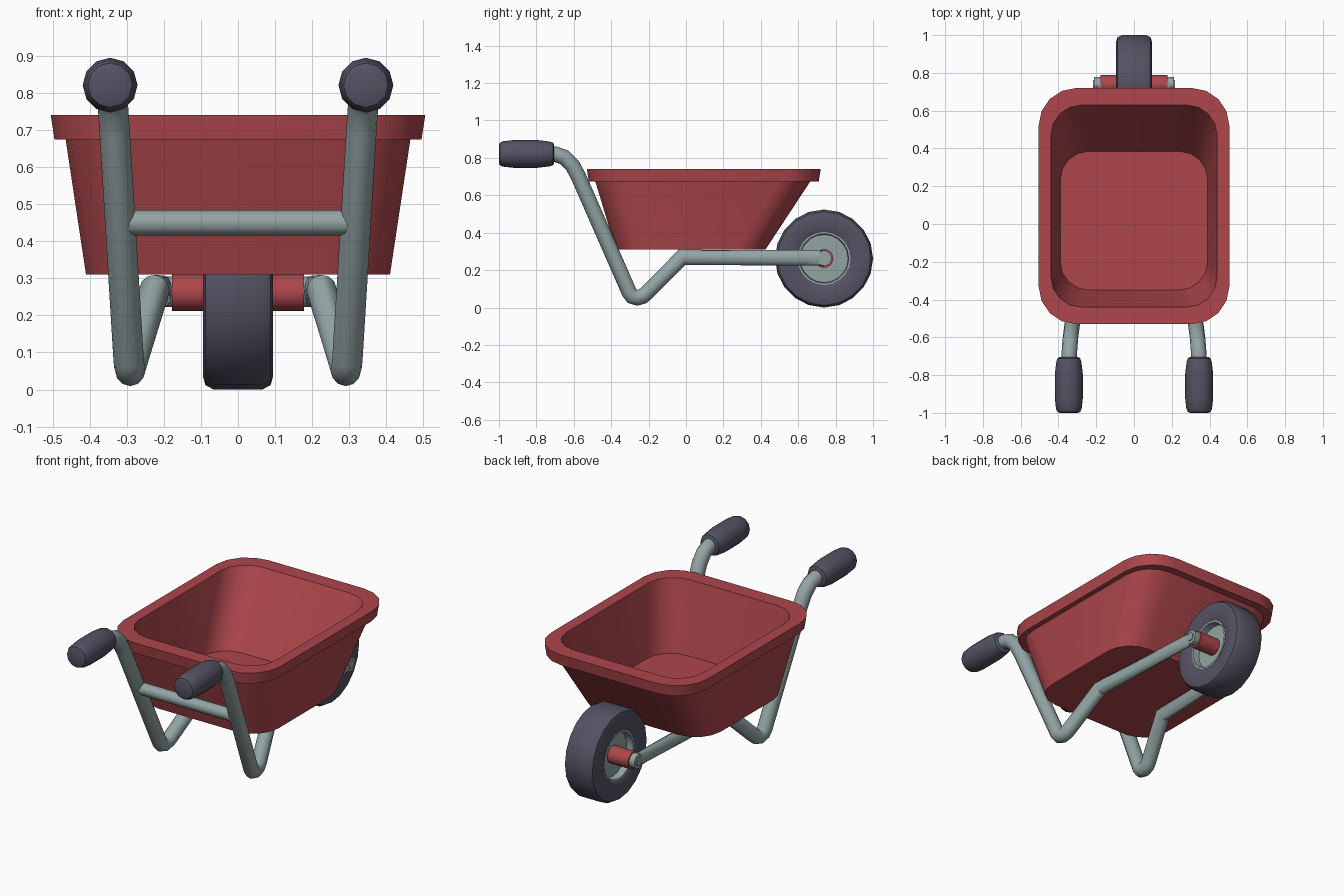
import bpy, bmesh, math
from mathutils import Vector

if "Cube" in bpy.data.objects:
    bpy.data.objects.remove(bpy.data.objects["Cube"])


def material(name, rgb):
    m = bpy.data.materials.new(name)
    m.diffuse_color = (*rgb, 1)
    m.use_nodes = True
    m.node_tree.nodes["Principled BSDF"].inputs["Base Color"].default_value = m.diffuse_color
    return m


RED = material("barrow red", (0.42, 0.062, 0.072))
STEEL = material("grey steel", (0.29, 0.37, 0.37))
RUBBER = material("dark rubber", (0.09, 0.085, 0.125))


def build(name, rings, mat, closed=False, angle=35):
    """Skin a list of equal-length vertex rings into a mesh."""
    bm = bmesh.new()
    vr = [[bm.verts.new(p) for p in r] for r in rings]
    n = len(vr[0])
    pairs = list(zip(vr, vr[1:]))
    if closed:
        pairs.append((vr[-1], vr[0]))
    for a, b in pairs:
        for i in range(n):
            j = (i + 1) % n
            bm.faces.new((a[i], a[j], b[j], b[i]))
    if not closed:
        bm.faces.new(vr[0])
        bm.faces.new(vr[-1])
    bmesh.ops.recalc_face_normals(bm, faces=bm.faces)
    me = bpy.data.meshes.new(name)
    bm.to_mesh(me)
    bm.free()
    me.materials.append(mat)
    ob = bpy.data.objects.new(name, me)
    bpy.context.collection.objects.link(ob)
    bpy.ops.object.select_all(action='DESELECT')
    ob.select_set(True)
    bpy.context.view_layer.objects.active = ob
    bpy.ops.object.shade_smooth_by_angle(angle=math.radians(angle))
    return ob


def lathe(name, profile, centre, axis, mat, sides, closed=False):
    """Revolve (radius, offset) pairs about the x or y axis through centre."""
    rings = []
    for r, d in profile:
        ring = []
        for i in range(sides):
            a = 2 * math.pi * i / sides
            c, s = r * math.cos(a), r * math.sin(a)
            ring.append(Vector(centre) + Vector((d, c, s) if axis == 'x' else (c, d, s)))
        rings.append(ring)
    return build(name, rings, mat, closed)


def tube(name, path, r, mat, sides=12):
    """Sweep along points (x, y, z, side width factor) with mitred bends."""
    pts = [Vector(p[:3]) for p in path]
    rings = []
    for i, p in enumerate(pts):
        t0 = (p - pts[i - 1]).normalized() if i else (pts[1] - p).normalized()
        t1 = (pts[i + 1] - p).normalized() if i < len(pts) - 1 else t0
        t = (t0 + t1).normalized()
        n = Vector((1, 0, 0))
        n = (n - t * n.dot(t)).normalized()
        b = t.cross(n)
        miter = 1 / max(0.6, t.dot(t0))
        w = path[i][3]
        rings.append([p + n * r * w * math.cos(a) + b * r * miter * math.sin(a)
                      for a in (2 * math.pi * k / sides for k in range(sides))])
    return build(name, rings, mat)


def rounded(hx, y0, y1, z, rad, seg=4):
    ring = []
    for cx, cy, q in ((hx - rad, y1 - rad, 0), (-hx + rad, y1 - rad, 1),
                      (-hx + rad, y0 + rad, 2), (hx - rad, y0 + rad, 3)):
        for k in range(seg + 1):
            a = math.pi / 2 * (q + k / seg)
            ring.append((cx + rad * math.cos(a), cy + rad * math.sin(a), z))
    return ring


# Tray: inner floor, inner wall, rim, lip, outer wall, underside
build("tray", [
    rounded(0.39, -0.35, 0.385, 0.345, 0.15),
    rounded(0.44, -0.44, 0.63, 0.74, 0.16),
    rounded(0.505, -0.53, 0.72, 0.74, 0.20),
    rounded(0.495, -0.52, 0.71, 0.675, 0.19),
    rounded(0.465, -0.485, 0.665, 0.675, 0.17),
    rounded(0.41, -0.375, 0.425, 0.31, 0.16),
], RED)

# Wheel: tyre, recessed hub and axle sleeve
WY, WZ = 0.738, 0.262
half = [(0.14, 0.082), (0.155, 0.09), (0.225, 0.095), (0.25, 0.088), (0.262, 0.066)]
lathe("tyre", half + [(r, -d) for r, d in reversed(half)], (0, WY, WZ), 'x', RUBBER, 20, True)
hub = [(0.03, 0.045), (0.128, 0.045), (0.132, 0.084), (0.142, 0.084)]
lathe("wheel_hub", hub + [(r, -d) for r, d in reversed(hub)], (0, WY, WZ), 'x', STEEL, 20)
lathe("axle_sleeve", [(0.05, -0.178), (0.05, 0.178)], (0, WY, WZ), 'x', RED, 16)

# Frame rails, grips and axle fixings on both sides
for side, s in (("left", -1), ("right", 1)):
    path = [(0.195, 0.738, 0.264, 0.42), (0.198, 0.64, 0.266, 0.5),
            (0.225, -0.022, 0.268, 1),
            (0.283, -0.21, 0.078, 1), (0.288, -0.232, 0.06, 1), (0.291, -0.26, 0.052, 1),
            (0.293, -0.287, 0.06, 1), (0.295, -0.303, 0.08, 1),
            (0.333, -0.575, 0.70, 1), (0.337, -0.607, 0.76, 1), (0.34, -0.65, 0.803, 1),
            (0.344, -0.70, 0.82, 1), (0.345, -0.76, 0.822, 1)]
    tube(side + "_frame_rail", [(s * x, y, z, w) for x, y, z, w in path], 0.041, STEEL)
    lathe(side + "_rail_end", [(0.041, -0.017), (0.041, 0.017)], (s * 0.195, WY, 0.264), 'x', STEEL, 16)
    lathe(side + "_axle_bolt", [(0.024, -0.02), (0.024, 0.02)], (s * 0.197, WY, 0.264), 'x', STEEL, 12)
    lathe(side + "_grip", [(0.05, 0.148), (0.06, 0.142), (0.066, 0.125), (0.074, 0.06),
                           (0.074, -0.07), (0.068, -0.125), (0.06, -0.142), (0.048, -0.147)],
          (s * 0.345, -0.853, 0.821), 'y', RUBBER, 12)

# Cross bar between the legs
lathe("cross_bar", [(0.034, -0.30), (0.034, 0.30)], (0, -0.465, 0.45), 'x', STEEL, 12)
